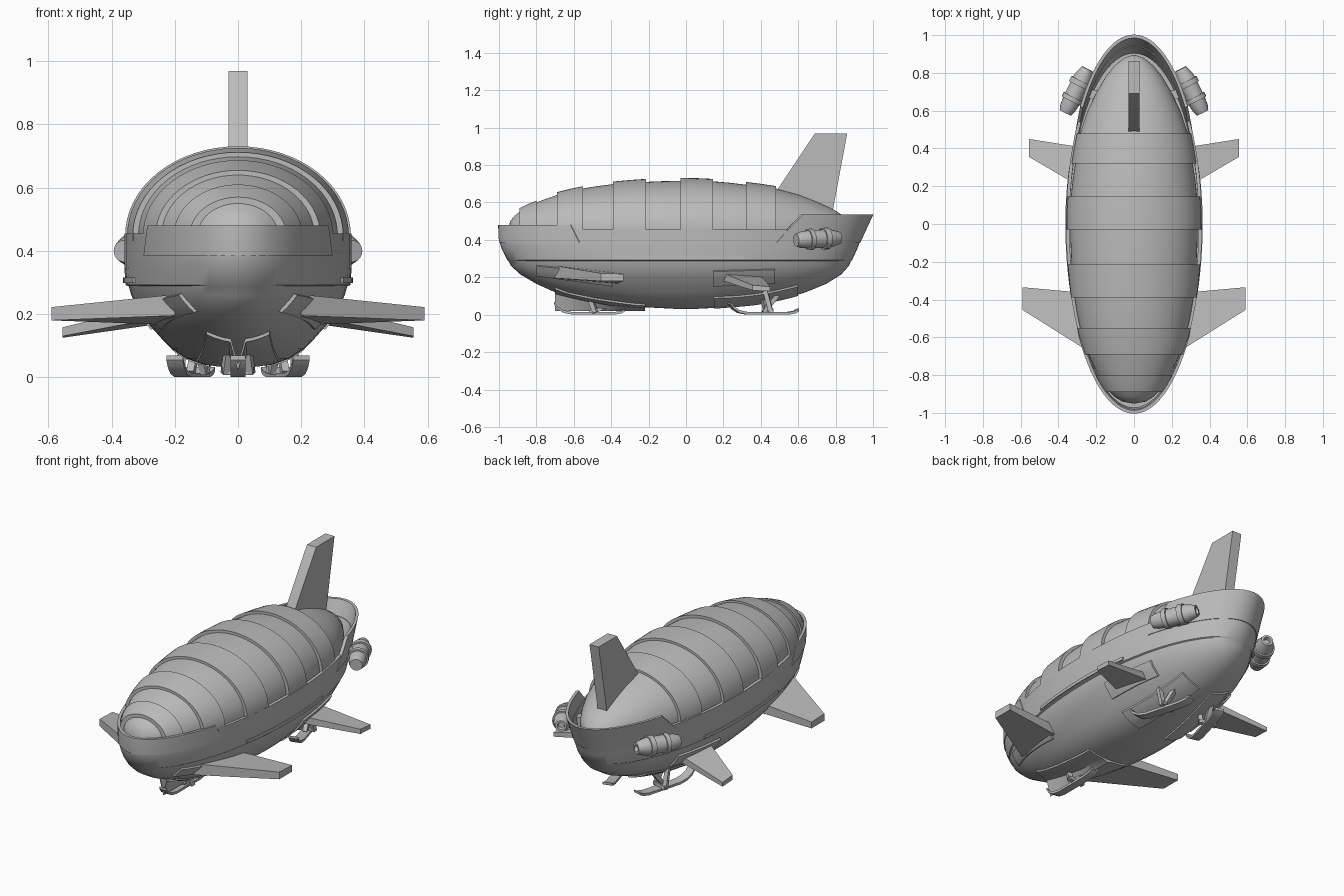
import bpy, bmesh, math
from mathutils import Vector, Matrix

if "Cube" in bpy.data.objects:
    bpy.data.objects.remove(bpy.data.objects["Cube"])

GREY = bpy.data.materials.new("light_grey")
GREY.diffuse_color = (0.5, 0.5, 0.5, 1)
GREY.use_nodes = True
GREY.node_tree.nodes["Principled BSDF"].inputs["Base Color"].default_value = GREY.diffuse_color

# hull levels: height, bow y, stern y, half width
LEVELS = [(.03, -.03, .03, .02), (.04, -.22, .22, .11), (.06, -.42, .40, .165),
          (.09, -.58, .54, .21), (.12, -.70, .64, .24), (.165, -.80, .75, .28),
          (.215, -.885, .83, .317), (.26, -.935, .87, .338), (.288, -.95, .883, .346),
          (.292, -.955, .888, .356), (.35, -.985, .915, .36), (.39, -.997, .93, .36),
          (.455, -1, .96, .36), (.54, -1, 1, .36)]


def level(z):
    z = min(max(z, LEVELS[0][0]), LEVELS[-1][0])
    for a, b in zip(LEVELS, LEVELS[1:]):
        if z <= b[0]:
            t = (z - a[0]) / (b[0] - a[0])
            return [p + (q - p) * t for p, q in zip(a, b)][1:]


def hull_x(z, y):
    yf, yb, w = level(z)
    return w * math.sqrt(max(0, 1 - (y / (yb if y > 0 else yf)) ** 2))


def hull_z(x, y):
    lo, hi = .03, .45
    for _ in range(30):
        m = (lo + hi) / 2
        if hull_x(m, y) < abs(x):
            lo = m
        else:
            hi = m
    return hi


def ring_point(z, a, off=0):
    yf, yb, w = level(z)
    s = math.sin(a)
    return Vector(((w + off) * math.cos(a), s * (yb + off if s > 0 else off - yf), z))


def make(name, verts, faces, side=1, smooth=30):
    bm = bmesh.new()
    vs = [bm.verts.new((v[0] * side, v[1], v[2])) for v in verts]
    for f in faces:
        bm.faces.new([vs[i] for i in f])
    bmesh.ops.remove_doubles(bm, verts=bm.verts, dist=1e-5)
    bmesh.ops.recalc_face_normals(bm, faces=bm.faces)
    me = bpy.data.meshes.new(name)
    bm.to_mesh(me)
    bm.free()
    me.materials.append(GREY)
    for p in me.polygons:
        p.use_smooth = True
    me.set_sharp_from_angle(angle=math.radians(smooth))
    ob = bpy.data.objects.new(name, me)
    bpy.context.collection.objects.link(ob)
    return ob


def loft(name, rings, closed=True, caps=True, side=1):
    n = len(rings[0])
    faces = [(r * n + i, r * n + (i + 1) % n, (r + 1) * n + (i + 1) % n, (r + 1) * n + i)
             for r in range(len(rings) - 1) for i in range(n if closed else n - 1)]
    if caps:
        faces += [tuple(range(n)), tuple(range((len(rings) - 1) * n, len(rings) * n))]
    return make(name, [v for r in rings for v in r], faces, side)


def shell(name, point, nu, nv, inner, outer, side=1):
    # curved plate with thickness: each ring wraps around the outer and inner skin
    rings = []
    for i in range(nu + 1):
        u = i / nu
        rings.append([point(u, j / nv, outer) for j in range(nv + 1)] +
                     [point(u, j / nv, inner) for j in range(nv, -1, -1)])
    return loft(name, rings, side=side)


def mix(a, b, t):
    return a + (b - a) * t


# hull with a sunken deck
N = 72
angles = [2 * math.pi * i / N for i in range(N)]
rings = [[ring_point(l[0], a) for a in angles] for l in LEVELS[:-1]]
rings += [[ring_point(z, a, -.018) for a in angles] for z in (.455, .37)]
loft("hull", rings)

# bow and stern collars with slanted ends
def collar(name, sign, z0, z1, y0, y1):
    def p(u, v, off):
        z = mix(z0, z1, v)
        end = math.pi / 2 - math.asin(mix(y0, y1, v))
        return ring_point(z, sign * math.pi / 2 + mix(-end, end, u), off)
    shell(name, p, 40, 3, -.014, .004)

collar("bow_collar", -1, .385, .48, .57, .615)
collar("stern_collar", 1, .385, .537, .52, .625)

# gas bag with alternating raised panels: y, height above centre line
BAG = [(-.95, .005), (-.94, .05), (-.915, .08), (-.89, .10), (-.89, .12), (-.845, .142),
       (-.80, .16), (-.80, .15), (-.74, .173), (-.69, .19), (-.69, .205), (-.62, .223),
       (-.55, .237), (-.55, .225), (-.47, .238), (-.39, .248), (-.39, .262), (-.3, .27),
       (-.215, .276), (-.215, .26), (-.12, .264), (-.03, .265), (-.03, .281), (.06, .28),
       (.145, .276), (.145, .263), (.23, .256), (.32, .245), (.32, .26), (.4, .25),
       (.48, .238), (.48, .225), (.6, .193), (.7, .155), (.78, .118), (.84, .08),
       (.88, .04), (.895, .005)]
arc = [math.radians(-12 + 204 * i / 36) for i in range(37)]
loft("gas_bag", [[(1.27 * b * math.cos(a), y, .45 + b * math.sin(a)) for a in arc]
                 for y, b in BAG])

# tail fin
FIN = [(.47, .60), (.48, .655), (.69, .97), (.862, .97), (.78, .53)]
loft("tail_fin", [[(x, y, z) for y, z in FIN] for x in (-.03, .03)])


def wing(name, side, root, tip):
    # each end: x, front y, rear y, front bottom/top z, rear bottom/top z
    def end(x, yf, yr, fb, ft, rb, rt):
        return [(x, yf, fb), (x, yr, rb), (x, yr, rt), (x, yf, ft)]
    loft(name, [end(*root), end(*tip)], side=side)


def side_plate(name, side, y0, y1, front, rear):
    def p(u, v, off):
        y = mix(y0, y1, u)
        z = mix(mix(front[0], rear[0], u), mix(front[1], rear[1], u), v)
        return Vector((hull_x(z, y) + off, y, z - off * .5))
    shell(name, p, 10, 4, -.01, .01, side)


def belly_plate(name, side, y0, y1, xa, xb):
    def p(u, v, off):
        y = mix(y0, y1, u)
        x = mix(mix(xa[0], xb[0], u), mix(xa[1], xb[1], u), v)
        return Vector((x, y, hull_z(x, y) - off))
    shell(name, p, 10, 8, -.01, .01, side)


def bar(name, p, q, r, side=1):
    p, q = Vector(p), Vector(q)
    rot = (q - p).to_track_quat('Z', 'Y')
    loft(name, [[c + rot @ Vector(o) for o in ((-r, -r, 0), (r, -r, 0), (r, r, 0), (-r, r, 0))]
                for c in (p, q)], side=side)


# landing skid: curved runner, cross bar and struts
RUNNER = [(-.19, .055), (-.172, .03), (-.14, .01), (-.09, 0), (.13, 0), (.17, .007), (.19, .018)]

def skid(name, x, y, yaw, width, side=1):
    m = Matrix.Translation((x, y, 0)) @ Matrix.Rotation(yaw, 4, 'Z')
    loft(name + "_runner", [[m @ Vector(c) for c in ((-width, py, pz), (width, py, pz),
                             (width, py, pz + .014), (-width, py, pz + .014))]
                            for py, pz in RUNNER], side=side)
    bar(name + "_cross_bar", m @ Vector((-.05, .03, .022)), m @ Vector((.05, .03, .022)), .011, side)
    for k, (dx, dy, ty) in enumerate([(-.04, .03, .0), (.04, .03, .0), (0, .0, .09)]):
        a = m @ Vector((dx, dy, .012))
        b = m @ Vector((dx * .7, ty, 0))
        b.z = hull_z(b.x, b.y) + .015
        bar(f"{name}_strut_{k}", a, b, .012, side)


skid("front_skid", 0, -.515, 0, .023)
belly_plate("front_skid_plate", 1, -.70, -.22, (-.10, .10), (-.13, .13))

# engine outline: distance along axis, radius
ENGINE = [(-.13, .022), (-.13, .034), (-.105, .043), (-.06, .048), (-.06, .057), (-.035, .057),
          (-.035, .049), (.03, .049), (.03, .058), (.06, .058), (.06, .05), (.085, .046),
          (.13, .032), (.13, .02), (.11, .015)]

for side, word in ((1, "right"), (-1, "left")):
    wing(f"{word}_front_wing", side, (.20, -.70, -.37, .195, .262, .165, .225),
         (.59, -.455, -.335, .18, .222, .18, .218))
    side_plate(f"{word}_front_wing_plate", side, -.80, -.39, (.21, .265), (.155, .225))
    wing(f"{word}_rear_wing", side, (.24, .17, .40, .19, .235, .17, .21),
         (.555, .355, .45, .13, .158, .125, .15))
    side_plate(f"{word}_rear_wing_plate", side, .145, .475, (.155, .235), (.17, .245))
    skid(f"{word}_rear_skid", .15, .415, .27, .027, side)
    belly_plate(f"{word}_rear_skid_plate", side, .15, .60, (.09, .21), (.04, .16))

    # side rubbing strip
    shell(f"{word}_side_strip", lambda u, v, off: Vector((hull_x(.3, mix(-.39, .31, u)) + off,
          mix(-.39, .31, u), mix(.298, .316, v))), 16, 1, -.01, .007, side)

    # engine pod, toed in along the stern
    axis = Vector((-.115, .23, .012)).normalized()
    rot = axis.to_track_quat('Z', 'Y')
    mid = Vector((.305, .705, .405))
    loft(f"{word}_engine", [[mid + axis * d + rot @ Vector((r * math.cos(t), r * math.sin(t), 0))
         for t in [2 * math.pi * i / 20 for i in range(20)]] for d, r in ENGINE], side=side)
    bar(f"{word}_engine_mount", (.19, .68, .405), (.29, .70, .405), .025, side)
